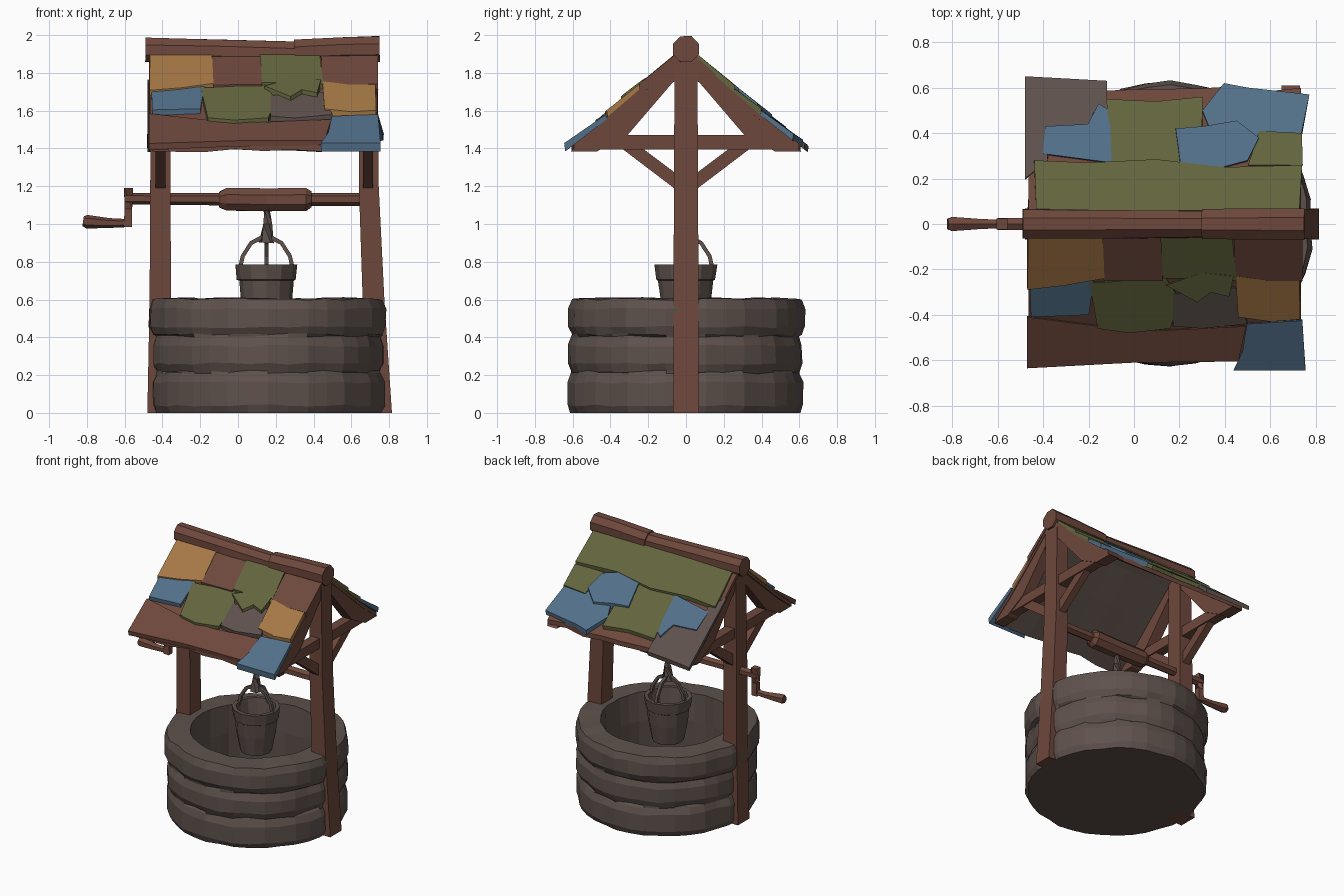
import bpy, bmesh, math, random
from mathutils import Vector

if "Cube" in bpy.data.objects:
    bpy.data.objects.remove(bpy.data.objects["Cube"])

random.seed(4)
CX = 0.16  # centre of the stone ring


def jit(a):
    return random.uniform(-a, a)


def material(name, rgb):
    m = bpy.data.materials.new(name)
    m.diffuse_color = (*rgb, 1)
    m.use_nodes = True
    m.node_tree.nodes["Principled BSDF"].inputs["Base Color"].default_value = m.diffuse_color
    return m


BROWN = material("brown_wood", (0.155, 0.064, 0.045))
STONE = material("grey_stone", (0.112, 0.083, 0.072))
YELLOW = material("ochre_shingle", (0.38, 0.19, 0.06))
BLUE = material("blue_shingle", (0.084, 0.16, 0.25))
GREEN = material("green_shingle", (0.125, 0.13, 0.048))


def finish(name, bm, *mats):
    bmesh.ops.recalc_face_normals(bm, faces=bm.faces)
    me = bpy.data.meshes.new(name)
    bm.to_mesh(me)
    bm.free()
    for m in mats:
        me.materials.append(m)
    ob = bpy.data.objects.new(name, me)
    bpy.context.collection.objects.link(ob)
    return ob


def loft(name, rings, mat):
    """Skin closed rings of points and cap both ends."""
    bm = bmesh.new()
    vs = [[bm.verts.new(p) for p in r] for r in rings]
    n = len(vs[0])
    for a, b in zip(vs, vs[1:]):
        for i in range(n):
            j = (i + 1) % n
            bm.faces.new((a[i], a[j], b[j], b[i]))
    bm.faces.new(vs[0])
    bm.faces.new(vs[-1])
    return finish(name, bm, mat)


def tube(name, pts, radii, mat, n=6, rough=0.0):
    pts = [Vector(p) for p in pts]
    rings = []
    for k, p in enumerate(pts):
        t = pts[min(k + 1, len(pts) - 1)] - pts[max(k - 1, 0)]
        q = t.to_track_quat('Z', 'Y')
        rings.append([])
        for i in range(n):
            a = 2 * math.pi * (i + 0.5) / n
            r = radii[k] + jit(rough)
            rings[-1].append(p + q @ Vector((r * math.cos(a), r * math.sin(a), 0)))
    return loft(name, rings, mat)


def extrude_x(name, outline, x0, x1, mat):
    """Push a (y, z) outline along x."""
    return loft(name, [[(x, y, z) for y, z in outline] for x in (x0, x1)], mat)


# Stone ring: three courses outside, rim, inner shaft
COLS = 36
rings = []


def stone_ring(z, r, course=None, rough=0.004):
    ring = []
    for i in range(COLS):
        a = 2 * math.pi * i / COLS
        rr = r + jit(rough)
        if course is not None:
            rr += offsets[course][((i + course * 2) // 4) % 9]
            if (i + course * 2) % 4 == 0:
                rr -= 0.01  # joint between stones
        ring.append((CX + rr * math.cos(a), rr * math.sin(a), max(0, z + (jit(0.006) if z > 0 else 0))))
    rings.append(ring)


offsets = [[jit(0.007) for _ in range(9)] for _ in range(3)]
for c, (z0, z1, r) in enumerate([(0, 0.21, 0.622), (0.22, 0.405, 0.618), (0.415, 0.602, 0.628)]):
    stone_ring(z0, r - 0.018, c)
    stone_ring(z0 + 0.04, r, c)
    stone_ring(z1 - 0.05, r, c)
    stone_ring(z1, r - 0.018, c)
stone_ring(0.607, 0.455)
stone_ring(0.4, 0.445, rough=0.012)
stone_ring(0.1, 0.45)
loft("stone_ring", rings, STONE)

# Posts, tapering upwards
POSTS = {
    "left": [(0, -0.48, -0.35, 0.068), (0.6, -0.468, -0.355, 0.066), (1.2, -0.465, -0.357, 0.064), (1.93, -0.455, -0.36, 0.06)],
    "right": [(0, 0.67, 0.815, 0.068), (0.6, 0.66, 0.775, 0.066), (1.2, 0.64, 0.745, 0.064), (1.93, 0.64, 0.735, 0.06)],
}
for side, levels in POSTS.items():
    loft(side + "_post", [[(a, -h, z), (b, -h, z), (b, h, z), (a, h, z)] for z, a, b, h in levels], BROWN)

# Gable frames: rafters, tie beam and braces on each post
RAFTER = [(0, 1.91), (0.07, 1.86), (0.31, 1.635), (0.61, 1.385), (0.47, 1.385), (0.31, 1.47), (0.07, 1.75), (0, 1.79)]
BRACE = [(0.05, 1.18), (0.34, 1.40), (0.23, 1.40), (0.05, 1.265)]
for side, x0, x1 in (("left", -0.452, -0.368), ("right", 0.648, 0.73)):
    extrude_x(side + "_tie_beam", [(-0.5, 1.395), (0.5, 1.395), (0.5, 1.47), (-0.5, 1.47)], x0 + 0.006, x1 - 0.006, BROWN)
    for s, face in ((-1, "front"), (1, "back")):
        extrude_x(f"{side}_{face}_rafter", [(s * y, z) for y, z in RAFTER], x0, x1, BROWN)
        extrude_x(f"{side}_{face}_brace", [(s * y, z) for y, z in BRACE], x0 + 0.015, x1 - 0.015, BROWN)

# Roof surface, slightly hollow towards the eaves
PROFILE = [(0, 1.935), (0.07, 1.88), (0.27, 1.70), (0.45, 1.545), (0.66, 1.385)]


def roof_z(y):
    for (y0, z0), (y1, z1) in zip(PROFILE, PROFILE[1:]):
        if y <= y1:
            break
    return z0 + (z1 - z0) * (y - y0) / (y1 - y0)


# Roof boards: brown above, grey below
for s, face in ((-1, "front"), (1, "back")):
    bm = bmesh.new()
    xs = [-0.465 + 1.2 * i / 8 for i in range(9)]
    ys = [0, 0.07, 0.27, 0.45, 0.595]
    grid = []
    for x in xs:
        row = []
        for y in ys:
            yy = y + (jit(0.012) if y > 0.5 else 0)
            row.append(bm.verts.new((x, s * yy, roof_z(yy) - 0.008 + jit(0.004))))
        grid.append(row)
    for i in range(8):
        for j in range(4):
            bm.faces.new((grid[i][j], grid[i + 1][j], grid[i + 1][j + 1], grid[i][j + 1]))
    res = bmesh.ops.extrude_face_region(bm, geom=bm.faces[:])
    for v in res["geom"]:
        if isinstance(v, bmesh.types.BMVert):
            v.co.z -= 0.035
    bmesh.ops.recalc_face_normals(bm, faces=bm.faces)
    for f in bm.faces:
        f.material_index = 1 if f.normal.z < -0.3 else 0
    finish(face + "_roof_boards", bm, BROWN, STONE)


# Shingles: (x, distance from ridge) outlines laid on the slope, lower edge raised
def shingle(name, s, mat, lift, outline):
    lo = min(y for _, y in outline)
    hi = max(y for _, y in outline)
    top, low = [], []
    for x, y in outline:
        z = roof_z(y) + lift + 0.016 * (y - lo) / (hi - lo) + jit(0.003)
        top.append((x + jit(0.004), s * y, z))
        low.append((x, s * (y - 0.006), roof_z(y) - 0.012))
    loft(name, [low, top], mat)


FRONT = [
    (YELLOW, 0.008, [(-0.47, 0.06), (-0.14, 0.06), (-0.13, 0.24), (-0.3, 0.27), (-0.47, 0.29)]),
    (BROWN, 0.004, [(-0.14, 0.06), (0.12, 0.06), (0.13, 0.25), (-0.13, 0.25)]),
    (GREEN, 0.008, [(0.12, 0.06), (0.43, 0.06), (0.45, 0.25), (0.3, 0.24), (0.13, 0.24)]),
    (BROWN, 0.004, [(0.44, 0.06), (0.74, 0.06), (0.74, 0.25), (0.45, 0.25)]),
    (BLUE, 0.008, [(-0.46, 0.27), (-0.18, 0.25), (-0.2, 0.4), (-0.45, 0.41)]),
    (GREEN, 0.01, [(-0.2, 0.26), (0.14, 0.24), (0.2, 0.33), (0.16, 0.46), (-0.02, 0.48), (-0.16, 0.46)]),
    (GREEN, 0.024, [(0.14, 0.27), (0.3, 0.215), (0.44, 0.23), (0.42, 0.32), (0.34, 0.3), (0.28, 0.345)]),
    (STONE, 0.01, [(0.17, 0.31), (0.45, 0.28), (0.5, 0.44), (0.3, 0.46), (0.17, 0.45)]),
    (YELLOW, 0.018, [(0.45, 0.23), (0.6, 0.25), (0.73, 0.24), (0.73, 0.42), (0.6, 0.43), (0.46, 0.41)]),
    (BROWN, 0.004, [(-0.47, 0.41), (-0.16, 0.45), (0.1, 0.47), (0.49, 0.45), (0.46, 0.605), (0.0, 0.61), (-0.47, 0.635)]),
    (BLUE, 0.014, [(0.5, 0.44), (0.74, 0.425), (0.755, 0.645), (0.44, 0.645), (0.48, 0.56)]),
]
BACK = [
    (GREEN, 0.01, [(-0.43, 0.06), (0.73, 0.06), (0.74, 0.26), (0.4, 0.25), (0.1, 0.285), (-0.2, 0.27), (-0.44, 0.28)]),
    (STONE, 0.004, [(-0.48, 0.2), (-0.38, 0.28), (-0.37, 0.41), (-0.12, 0.42), (-0.12, 0.63), (-0.3, 0.64), (-0.48, 0.65)]),
    (BLUE, 0.012, [(-0.4, 0.31), (-0.1, 0.27), (-0.11, 0.5), (-0.16, 0.53), (-0.2, 0.44), (-0.39, 0.43)]),
    (GREEN, 0.008, [(-0.1, 0.27), (0.32, 0.25), (0.3, 0.42), (0.3, 0.56), (0.1, 0.54), (-0.12, 0.55)]),
    (BLUE, 0.012, [(0.33, 0.43), (0.42, 0.38), (0.74, 0.4), (0.77, 0.57), (0.5, 0.6), (0.4, 0.62), (0.3, 0.5)]),
    (BLUE, 0.022, [(0.18, 0.42), (0.2, 0.27), (0.35, 0.24), (0.5, 0.28), (0.55, 0.38), (0.45, 0.455), (0.3, 0.43)]),
    (GREEN, 0.008, [(0.5, 0.26), (0.74, 0.26), (0.74, 0.4), (0.55, 0.41)]),
]
for s, face, tiles in ((-1, "front", FRONT), (1, "back", BACK)):
    for k, (mat, lift, outline) in enumerate(tiles):
        shingle(f"{face}_shingle_{k + 1}", s, mat, lift, outline)

# Ridge log in two lengths
tube("ridge_log_long", [(-0.49, 0, 1.922), (-0.1, 0, 1.915), (0.32, 0, 1.905)], [0.07, 0.068, 0.064], BROWN, 8, 0.003)
tube("ridge_log_short", [(0.3, 0, 1.91), (0.55, 0, 1.922), (0.75, 0, 1.925)], [0.07, 0.073, 0.075], BROWN, 8, 0.002)

# Winch: axle, drum and crank
tube("winch_axle", [(-0.6, 0, 1.135), (0.1, 0, 1.13), (0.68, 0, 1.13)], [0.03, 0.034, 0.034], BROWN)
tube("winch_drum", [(-0.1, 0, 1.13), (-0.06, 0, 1.13), (0.15, 0, 1.128), (0.36, 0, 1.13), (0.39, 0, 1.13)],
     [0.042, 0.064, 0.062, 0.064, 0.042], BROWN, 8, 0.004)
tube("crank_arm", [(-0.58, 0, 1.19), (-0.58, 0, 1.08), (-0.583, 0, 0.985)], [0.034, 0.028, 0.032], BROWN, 4)
tube("crank_handle", [(-0.56, 0, 1.005), (-0.68, 0, 1.005), (-0.8, 0, 1.012), (-0.82, 0, 1.015)],
     [0.02, 0.026, 0.036, 0.026], BROWN)

# Rope and bucket with three handle arms
BX = 0.15
tube("rope", [(BX, 0, 1.09), (BX + 0.005, 0, 1.0), (BX, 0, 0.9)], [0.016, 0.026, 0.042], STONE, 5)
bucket = []
for z, r in ((0.46, 0.11), (0.6, 0.135), (0.7, 0.146), (0.705, 0.155), (0.785, 0.165), (0.785, 0.138), (0.5, 0.095)):
    bucket.append([(BX + (r + jit(0.003)) * math.cos(a), (r + jit(0.003)) * math.sin(a), z)
                   for a in (2 * math.pi * i / 12 for i in range(12))])
loft("bucket", bucket, STONE)
for k, ang in enumerate((0, 90, 180)):
    c, s = math.cos(math.radians(ang)), math.sin(math.radians(ang))
    path = [(BX + r * c, r * s, z) for r, z in ((0.145, 0.74), (0.125, 0.83), (0.08, 0.9), (0.01, 0.935))]
    tube(f"bucket_handle_{k + 1}", path, [0.016, 0.015, 0.015, 0.018], STONE, 4)
